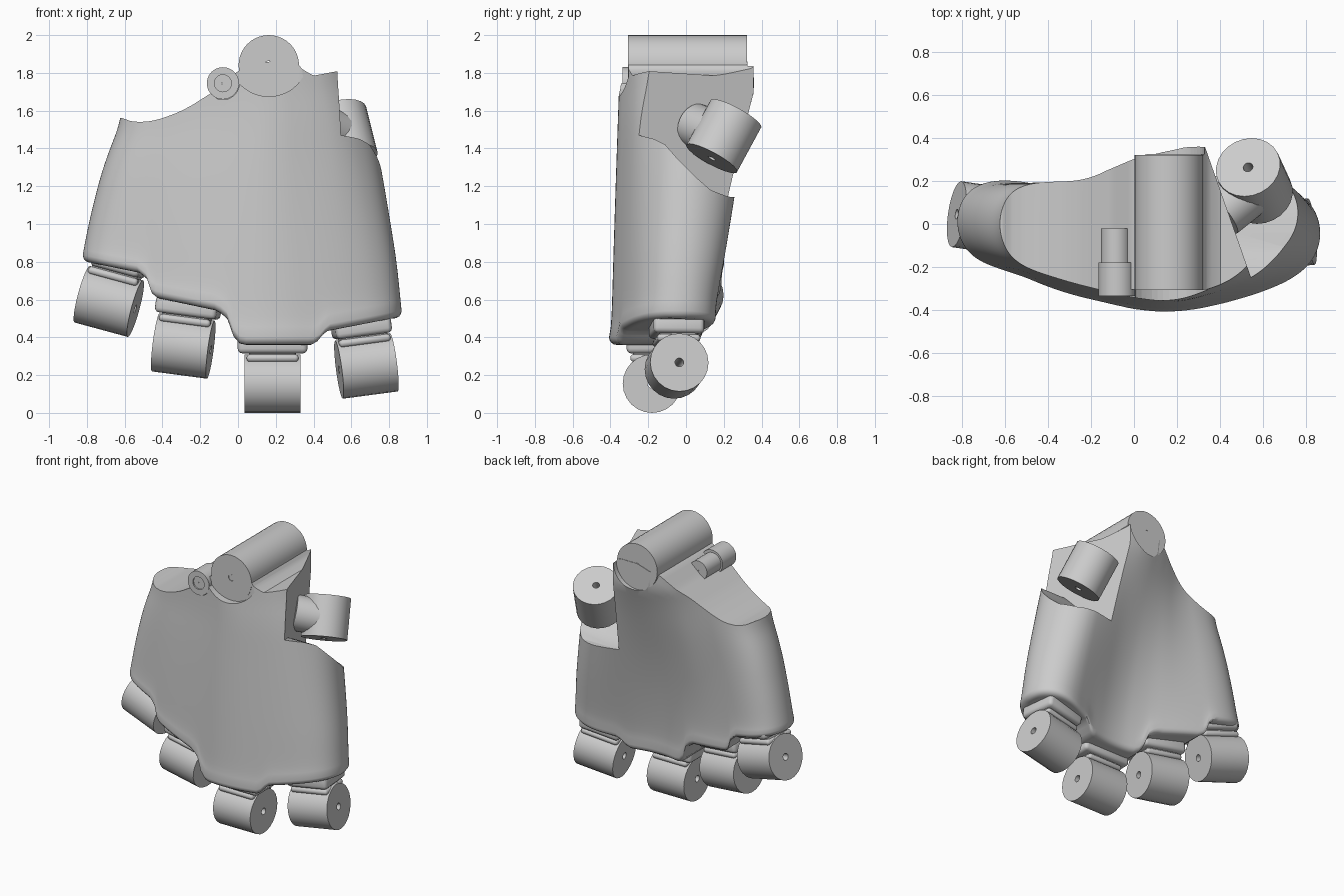
import bpy, bmesh, math
from mathutils import Vector, Matrix

if "Cube" in bpy.data.objects:
    bpy.data.objects.remove(bpy.data.objects["Cube"])

def lin(x, xs, ys):
    if x <= xs[0]:
        return ys[0]
    for i in range(len(xs) - 1):
        if x <= xs[i + 1]:
            f = (x - xs[i]) / (xs[i + 1] - xs[i])
            return ys[i] + f * (ys[i + 1] - ys[i])
    return ys[-1]

def smooth(x, xs, ys, w=0.02):
    # linear lookup averaged over a window gives a soft curve
    return sum(lin(x + d * w, xs, ys) for d in range(-3, 4)) / 7

def make(name, verts, faces, angle=40):
    me = bpy.data.meshes.new(name)
    me.from_pydata(verts, [], faces)
    bm = bmesh.new()
    bm.from_mesh(me)
    bmesh.ops.recalc_face_normals(bm, faces=bm.faces)
    bm.to_mesh(me)
    bm.free()
    ob = bpy.data.objects.new(name, me)
    bpy.context.collection.objects.link(ob)
    shade(ob, angle)
    return ob

def shade(ob, angle=40):
    bpy.ops.object.select_all(action='DESELECT')
    ob.select_set(True)
    bpy.context.view_layer.objects.active = ob
    bpy.ops.object.shade_smooth_by_angle(angle=math.radians(angle))

def frame(center, axis):
    # local x along the pin axis, local z up towards the palm
    x = Vector(axis).normalized()
    z = x.cross(Vector((0, 1, 0))).normalized()
    y = z.cross(x)
    m = Matrix((x, y, z)).transposed().to_4x4()
    m.translation = Vector(center)
    return m

def tube(name, m, r, length, hole, sides=24):
    # cylinder along local x with a pin hole through it
    v, f = [], []
    for rad in (r, hole):
        for x in (-length / 2, length / 2):
            for i in range(sides):
                a = 2 * math.pi * i / sides
                v.append(m @ Vector((x, rad * math.cos(a), rad * math.sin(a))))
    n = sides
    for i in range(n):
        k = (i + 1) % n
        f += [(i, k, n + k, n + i), (2*n + i, 3*n + i, 3*n + k, 2*n + k),
              (i, 2*n + i, 2*n + k, k), (n + i, n + k, 3*n + k, 3*n + i)]
    return make(name, v, f)

def block(name, m, size, z, bevel):
    bm = bmesh.new()
    bmesh.ops.create_cube(bm, size=1)
    bmesh.ops.scale(bm, vec=size, verts=bm.verts)
    bmesh.ops.bevel(bm, geom=bm.edges[:], offset=bevel, segments=3, affect='EDGES', profile=0.5)
    bmesh.ops.transform(bm, matrix=m @ Matrix.Translation((0, 0, z)), verts=bm.verts)
    me = bpy.data.meshes.new(name)
    bm.to_mesh(me)
    bm.free()
    ob = bpy.data.objects.new(name, me)
    bpy.context.collection.objects.link(ob)
    shade(ob)

def cut(ob, cutter):
    cutter.hide_render = True
    mod = ob.modifiers.new("cut", 'BOOLEAN')
    mod.operation, mod.solver, mod.object = 'DIFFERENCE', 'EXACT', cutter
    bpy.context.view_layer.objects.active = ob
    bpy.ops.object.modifier_apply(modifier=mod.name)
    bpy.data.objects.remove(cutter)

# Palm outline tables: side edges by height, stepped bottom and scooped top by x
SIDE_Z = (0.4, 0.8, 1.05, 1.3, 1.56, 1.85)
LEFT = (-0.86, -0.83, -0.78, -0.715, -0.615, -0.60)
RIGHT = (0.88, 0.84, 0.80, 0.757, 0.705, 0.62)
BOT_X = (-.85, -.54, -.49, -.46, -.11, -.05, -.02, .02, .42, .48, .86)
BOT_Z = (.80, .74, .70, .61, .54, .49, .39, .36, .36, .43, .50)
TOP_X = (-.61, -.57, -.52, -.46, -.4, -.32, -.25, -.1, 0, .16, .31, .34, .4, .53)
TOP_Z = (1.56, 1.545, 1.54, 1.545, 1.56, 1.59, 1.625, 1.72, 1.81, 1.86, 1.86, 1.82, 1.785, 1.81)
# Cross-section centre line and half thickness at the knuckles and the wrist
S = (0, .15, .3, .5, .62, .78, .9, 1)
C0, H0 = (.02, .0, -.08, -.17, -.19, -.13, -.06, -.05), (.2, .2, .23, .22, .21, .21, .22, .2)
C1, H1 = (0, -.02, -.04, -.02, 0, .03, .04, .05), (.2, .22, .25, .33, .36, .33, .28, .2)
# Hollow of the palm and swell of the index side, strongest half way up the back
SWELL = (0, 0, -.02, -.04, -.03, .015, .04, .02)

def edge_x(s, z):
    return smooth(z, SIDE_Z, LEFT, .03) * (1 - s) + smooth(z, SIDE_Z, RIGHT, .03) * s

def settle(s, xs, zs):
    z = 1.0
    for _ in range(12):
        z = 0.5 * z + 0.5 * lin(edge_x(s, z), xs, zs)
    return z

def palm():
    n, rows, rim, r = 80, 26, 4, 0.04
    rings = []
    params = [(1 - math.cos(math.pi * i / n)) / 2 for i in range(n + 1)]
    spans = [(settle(s, BOT_X, BOT_Z) + r, settle(s, TOP_X, TOP_Z)) for s in params]
    for k in range(-rim, rows + 1):
        a = math.pi / 2 * max(0, -k) / rim
        inset = r * (1 - math.cos(a))
        front, back = [], []
        for s, (zb, zt) in zip(params, spans):
            z = zb + (zt - zb) * max(0, k) / rows
            t0 = min(1, max(0, (z - 0.4) / 1.3))
            t = t0 ** 1.15
            c = smooth(s, S, C0) * (1 - t) + smooth(s, S, C1) * t
            h = smooth(s, S, H0) * (1 - t) + smooth(s, S, H1) * t
            shape = math.sqrt(max(0, 1 - abs(2 * s - 1) ** 8))
            h = max(0, h - inset + 0.012 * math.exp(-(z - zb) / 0.05)) * shape
            swell = smooth(s, S, SWELL) * math.sin(math.pi * t0) * shape
            x = edge_x(s, z) * (1 - inset / 0.85)
            z -= r * math.sin(a)
            front.append((x, c - h, z))
            back.append((x, c + h + swell, z))
        rings.append(front + back[n-1:0:-1])
    m = 2 * n
    verts = [p for ring in rings for p in ring]
    faces = [(j*m + i, j*m + (i+1) % m, (j+1)*m + (i+1) % m, (j+1)*m + i)
             for j in range(len(rings) - 1) for i in range(m)]
    for o in (0, (len(rings) - 1) * m):
        faces += [(o, o + 1, o + m - 1), (o + n - 1, o + n, o + n + 1)]
        faces += [(o + i, o + i + 1, o + m - i - 1, o + m - i) for i in range(1, n - 1)]
    return make("palm_shell", verts, faces)

body = palm()

# Thumb notch: slanted wall with a floor that drops towards the back
prof = [(-.7, 1.47), (-.25, 1.47), (-.17, 1.45), (-.11, 1.42), (-.04, 1.34), (.05, 1.25),
        (.13, 1.18), (.22, 1.145), (.6, 1.12), (.6, 2.2), (-.7, 2.2)]
n = len(prof)
v = [(0.33 + (0.36 - y) * 0.352, y, z) for y, z in prof] + [(1.3, y, z) for y, z in prof]
f = [tuple(range(n)), tuple(range(n, 2 * n))]
f += [(i, (i + 1) % n, n + (i + 1) % n, n + i) for i in range(n)]
cut(body, make("thumb_notch_cutter", v, f))

# Flats in front of and behind the wrist barrel, and in front of the guide ring
def disc_cutter(x, y, r, z):
    bpy.ops.mesh.primitive_cylinder_add(vertices=48, radius=r, depth=0.4, location=(x, y, z),
                                        rotation=(math.pi / 2, 0, 0))
    return bpy.context.object
cut(body, disc_cutter(.163, -0.505, 0.21, 1.885))
cut(body, disc_cutter(.163, 0.525, 0.165, 1.84))
cut(body, disc_cutter(-.08, -0.508, 0.087, 1.745))
shade(body, 35)

# Wrist barrel and tendon guide
ALONG_Y = (0, 1, 0)
def y_tube(name, x, z, y0, y1, r, hole, sides=40):
    m = Matrix.Translation((x, (y0 + y1) / 2, z)) @ Matrix.Rotation(math.pi / 2, 4, 'Z')
    return tube(name, m, r, y1 - y0, hole, sides)
y_tube("wrist_barrel", .163, 1.84, -.308, .322, .16, .023)
y_tube("guide_ring", -.08, 1.745, -.335, -.18, .085, .045)
y_tube("guide_pin_sleeve", -.085, 1.745, -.325, -.02, .068, .003)

# Finger knuckles with neck and collar
fingers = {
    "little": ((-.684, .025, .59), (.96, -.14, -.26), .27),
    "ring": ((-.29, -.11, .354), (.985, -.1, -.13), .33),
    "middle": ((.183, -.18, .155), (1, 0, 0), .37),
    "index": ((.68, -.05, .248), (.985, .1, .13), .30),
}
for key, (center, axis, width) in fingers.items():
    m = frame(center, axis)
    tube(key + "_knuckle", m, .155, .295, .023)
    # neck starts above the pin hole
    block(key + "_neck", m, (.25, .2, .18), .16, .02)
    block(key + "_neck_flare", m, (.275, .23, .04), .135, .018)
    block(key + "_collar", m, (width, .27, .09), .205, .025)

# Thumb knuckle and its stub
center, axis = Vector((.56, .2, 1.465)), (-.06, .13, .24)
tube("thumb_knuckle", frame(center, axis), .153, .275, .023)
a, b = Vector((.405, .05, 1.52)), Vector((.53, .15, 1.48))
tube("thumb_stub", frame((a + b) / 2, b - a), .12, (b - a).length, .003)
